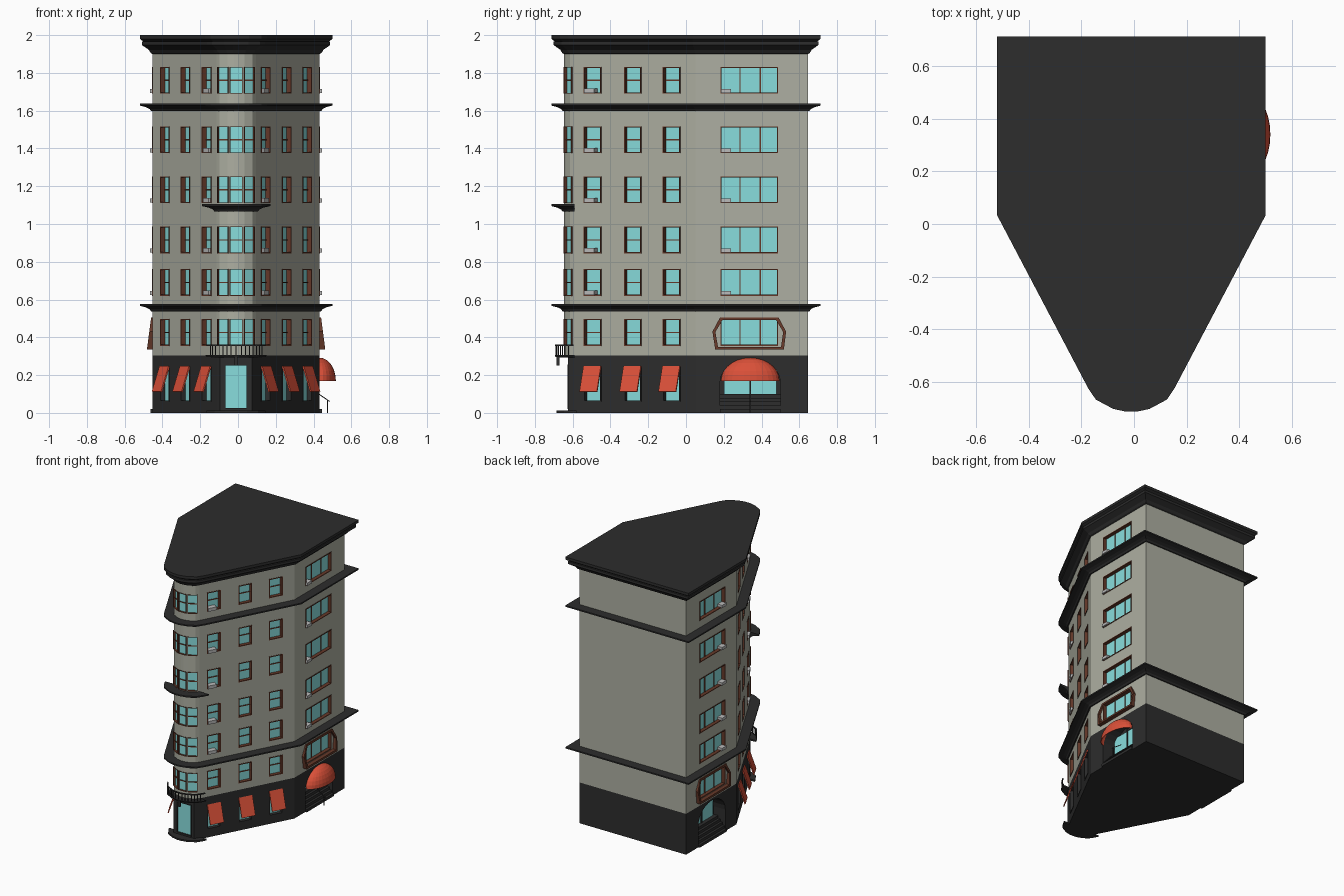
import bpy, bmesh, math
from mathutils import Vector

if "Cube" in bpy.data.objects:
    bpy.data.objects.remove(bpy.data.objects["Cube"])

CX = -0.01          # building axis
HALF = [(0.442, 0.645), (0.442, 0.05), (0.105, -0.59), (0.088, -0.615), (0.045, -0.638), (0.012, -0.645)]
BASE_HALF = HALF[:3] + [(0.085, -0.625)]
COLORS = {"stone": (0.42, 0.43, 0.36), "dark": (0.026, 0.026, 0.026), "glass": (0.25, 0.73, 0.73),
          "red": (0.70, 0.08, 0.04), "brown": (0.13, 0.04, 0.022), "metal": (0.5, 0.5, 0.5)}
MATS = {}
for k, c in COLORS.items():
    MATS[k] = bpy.data.materials.new(k)
    MATS[k].diffuse_color = (*c, 1)

parts = {}          # name -> (bmesh, material key)


def part(name, mat):
    if name not in parts:
        parts[name] = (bmesh.new(), mat)
    return parts[name][0]


def finish(name):
    bm, mat = parts.pop(name)
    bmesh.ops.recalc_face_normals(bm, faces=bm.faces)
    me = bpy.data.meshes.new(name)
    bm.to_mesh(me)
    bm.free()
    ob = bpy.data.objects.new(name, me)
    ob.location.x = CX
    me.materials.append(MATS[mat])
    bpy.context.collection.objects.link(ob)
    return ob


def outline(half):
    return half + [(-x, y) for x, y in reversed(half)]


def offset(pts, d):
    # mitred outward offset of the clockwise plan
    out = []
    for i, p in enumerate(pts):
        a, b, c = Vector(pts[i - 1]), Vector(p), Vector(pts[(i + 1) % len(pts)])
        e, f = (b - a).normalized(), (c - b).normalized()
        n, m = Vector((-e.y, e.x)), Vector((-f.y, f.x))
        out.append(b + (n + m) * d / (1 + n.dot(m)))
    return out


def loft(bm, pts, profile, cap=True, clip=None):
    # sweep an (offset, z) profile round the plan; optionally keep only y < clip
    rings = [[bm.verts.new((*p, z)) for p in offset(pts, d)] for d, z in profile]
    n = len(pts)
    pairs = list(zip(rings, rings[1:])) + ([] if cap else [(rings[-1], rings[0])])
    for r, q in pairs:
        for i in range(n):
            j = (i + 1) % n
            bm.faces.new((r[i], r[j], q[j], q[i]))
    if cap:
        bm.faces.new(rings[0])
        bm.faces.new(rings[-1])
    if clip is not None:
        bmesh.ops.bisect_plane(bm, geom=bm.verts[:] + bm.edges[:] + bm.faces[:],
                               plane_co=(0, clip, 0), plane_no=(0, 1, 0), clear_outer=True)
        bmesh.ops.holes_fill(bm, edges=[e for e in bm.edges if e.is_boundary], sides=0)


class Wall:
    # local wall frame: u along the wall, z up, d outward
    def __init__(self, a, b, s=1):
        self.a = Vector((a[0] * s, a[1], 0))
        self.t = (Vector((b[0] * s, b[1], 0)) - self.a).normalized()
        self.n = Vector((self.t.y, -self.t.x, 0)) * s

    def at(self, u, z, d):
        return self.a + self.t * u + self.n * d + Vector((0, 0, z))

    def hexa(self, bm, q0, q1):
        # solid between two quads of (u, z, d)
        v = [bm.verts.new(self.at(*p)) for p in q0 + q1]
        for f in ((0, 1, 2, 3), (7, 6, 5, 4), (0, 1, 5, 4), (1, 2, 6, 5), (2, 3, 7, 6), (3, 0, 4, 7)):
            bm.faces.new([v[i] for i in f])

    def box(self, bm, u0, u1, z0, z1, d0, d1):
        q = [(u0, z0), (u1, z0), (u1, z1), (u0, z1)]
        self.hexa(bm, [(*p, d0) for p in q], [(*p, d1) for p in q])

    def window(self, u0, u1, z0, z1, depth, bars=(), mid=True, mat="brown", w=0.006):
        self.box(part("cutter", "stone"), u0, u1, z0, z1, -depth, 0.04)
        self.box(part("window_glass", "glass"), u0, u1, z0, z1, -depth, 0.004 - depth)
        f = part("window_frames_" + mat, mat)
        for a, b in ((u0, u0 + w), (u1 - w, u1)):
            self.box(f, a, b, z0, z1, -depth, 0.003)
        for a, b in ((z0, z0 + w), (z1 - w, z1)):
            self.box(f, u0, u1, a, b, -depth, 0.003)
        for u in bars:
            self.box(f, u - 0.003, u + 0.003, z0, z1, -depth, 0.009 - depth)
        if mid:
            m = (z0 + z1) / 2
            self.box(f, u0, u1, m - 0.003, m + 0.003, -depth, 0.009 - depth)


# main masses
loft(part("upper_walls", "stone"), outline(HALF), [(0, 0.305), (0, 1.95)])
loft(part("ground_floor", "dark"), outline(BASE_HALF), [(0, 0), (0, 0.305)])

# cornices, roof and front ledge
flare = [(-0.02, 0), (0.008, 0), (0.016, 0.012), (0.036, 0.022), (0.068, 0.03), (0.068, 0.04), (-0.02, 0.04)]
for nm, z in (("lower_cornice", 0.537), ("upper_cornice", 1.597)):
    loft(part(nm, "dark"), outline(HALF), [(d, z + h) for d, h in flare])
loft(part("roof", "dark"), outline(HALF),
     [(0, 1.9), (0.01, 1.905), (0.02, 1.922), (0.05, 1.943), (0.056, 1.947), (0.056, 1.965),
      (0.05, 1.967), (0.068, 1.98), (0.068, 2.0)])
loft(part("bay_ledge", "dark"), outline(HALF), [(d, 1.065 + h) for d, h in flare], clip=-0.59)

# floors of windows
FLOORS = [0.355, 0.62, 0.845, 1.11, 1.375, 1.69]
front = Wall((0, -0.645), (1, -0.645))
for z in FLOORS:
    front.window(-0.034, 0.034, z, z + 0.142, 0.015, w=0.003)
for s in (1, -1):
    slant, side = Wall(HALF[2], HALF[1], s), Wall((0.442, 0), (0.442, 1), s)
    bay = Wall((0.042, -0.641), (0.1, -0.605), s)
    units = part("air_conditioners", "metal")
    for i, z in enumerate(FLOORS):
        top = z + 0.142
        bay.window(0, 0.067, z, top, 0.015, w=0.003)
        for y in (-0.54, -0.328, -0.122):
            u = (y + 0.59) / slant.t.y
            slant.window(u, u + 0.104, z, top, 0.028)
        side.window(0.183, 0.487, z, top, 0.028, bars=(0.285, 0.393), mid=False)
        if i:
            u = 0.05 / slant.t.y
            slant.box(units, u + 0.006, u + 0.068, z + 0.004, z + 0.028, -0.026, 0.014)
            side.box(units, 0.185, 0.238, z + 0.003, z + 0.024, -0.026, 0.014)

    # slanted surround of the first floor side window
    sur = part("side_window_surround", "brown")
    ring = [(0.18, 0.505), (0.49, 0.505), (0.53, 0.43), (0.518, 0.335), (0.155, 0.335), (0.14, 0.43)]
    inner = [(0.335 + (y - 0.335) * 0.92, 0.42 + (z - 0.42) * 0.83) for y, z in ring]
    lean = lambda p: (*p, 0.008 + (0.505 - p[1]) * 0.13)
    for k in range(6):
        j = (k + 1) % 6
        q = [ring[k], ring[j], inner[j], inner[k]]
        side.hexa(sur, [(*p, -0.004) for p in q], [lean(p) for p in q])

    # shop windows with sloping awnings
    aw = part("shop_awnings", "red")
    for y in (-0.54, -0.328, -0.122):
        u = (y + 0.59) / slant.t.y
        slant.window(u, u + 0.104, 0.06, 0.245, 0.028, mid=False, mat="dark")
        q = [(u, 0.245, 0), (u + 0.104, 0.245, 0), (u + 0.104, 0.11, 0.045), (u, 0.11, 0.045)]
        slant.hexa(aw, q, [(a, b + 0.004, c + 0.007) for a, b, c in q])

    # arched side entrance with stairs
    arch = [(0.18, -0.01), (0.5, -0.01)] + [(0.34 + 0.16 * math.cos(a), 0.16 + 0.13 * math.sin(a))
                                            for a in [math.pi * k / 12 for k in range(13)]]
    cut = part("cutter", "stone")
    back, fore = ([cut.verts.new(side.at(*p, d)) for p in arch] for d in (-0.1, 0.06))
    cut.faces.new(back)
    cut.faces.new(fore)
    for k in range(len(arch)):
        j = (k + 1) % len(arch)
        cut.faces.new((back[k], back[j], fore[j], fore[k]))
    steps = part("side_steps", "dark")
    for k, h in enumerate((0.02, 0.04, 0.06, 0.08, 0.1)):
        side.box(steps, 0.18, 0.5, 0, h, -0.1, 0.012 - 0.018 * k)
    side.box(part("side_door_glass", "glass"), 0.2, 0.48, 0.1, 0.25, -0.1, -0.09)
    side.box(part("side_door_mullion", "dark"), 0.335, 0.345, 0.1, 0.27, -0.1, -0.082)

# front door and doorstep
door = Wall((0, -0.625), (1, -0.625))
door.window(-0.062, 0.062, 0.02, 0.257, 0.012, mid=False, mat="dark")
loft(part("doorstep", "dark"), outline(HALF), [(0.0, 0), (0.04, 0), (0.04, 0.012), (0.0, 0.012)], clip=-0.58)

# balcony: slab, rails, balusters and lamp
loft(part("balcony_slab", "dark"), outline(HALF), [(-0.01, 0.292), (0.046, 0.296), (0.05, 0.306), (-0.01, 0.306)], clip=-0.59)
loft(part("balcony_rail", "dark"), outline(HALF), [(0.04, 0.354), (0.048, 0.354), (0.048, 0.362), (0.04, 0.362)],
     cap=False, clip=-0.595)
path = [p for p in offset(outline(HALF), 0.044)][2:-2]
bal = part("balusters", "dark")
for a, b in zip(path, path[1:]):
    n = max(1, round((b - a).length / 0.025))
    for k in range(n):
        p = a.lerp(b, (k + 0.5) / n)
        Wall((p.x, p.y), (p.x + 1, p.y)).box(bal, -0.0025, 0.0025, 0.3, 0.358, -0.0025, 0.0025)
front.box(part("door_lamp", "dark"), -0.008, 0.008, 0.25, 0.297, 0.025, 0.04)

# domed entrance awning and handrail on the right side
dome = part("dome_awning", "red")
N, M = 14, 7
grid = [[dome.verts.new((0.442 + 0.086 * math.sin(p) * math.cos(e), 0.34 + 0.155 * math.cos(p) * math.cos(e),
                         0.17 + 0.122 * math.sin(e)))
         for p in [math.pi * i / N for i in range(N + 1)]] for e in [math.pi / 2 * j / M for j in range(M + 1)]]
for j in range(M):
    for i in range(N):
        dome.faces.new((grid[j][i], grid[j][i + 1], grid[j + 1][i + 1], grid[j + 1][i]))
bmesh.ops.remove_doubles(dome, verts=dome.verts, dist=1e-5)
right = Wall((0.442, 0), (0.442, 1))
rail = part("handrail", "dark")
right.box(rail, 0.337, 0.343, 0, 0.065, 0.038, 0.044)
sec = [(0.337, 0), (0.343, 0), (0.343, 0.006), (0.337, 0.006)]
right.hexa(rail, [(y, z + 0.115, -0.03) for y, z in sec], [(y, z + 0.058, 0.052) for y, z in sec])

# make objects, then cut the openings
obs = {n: finish(n) for n in list(parts)}
cutter = obs["cutter"]
cutter.hide_render = True
for n in ("upper_walls", "ground_floor"):
    m = obs[n].modifiers.new("openings", "BOOLEAN")
    m.object, m.solver = cutter, "EXACT"
    bpy.context.view_layer.objects.active = obs[n]
    bpy.ops.object.modifier_apply(modifier=m.name)
bpy.data.objects.remove(cutter)
m = obs["dome_awning"].modifiers.new("thickness", "SOLIDIFY")
m.thickness = 0.004

for m in bpy.data.materials:
    if m.users and not m.is_grease_pencil:
        m.use_nodes = True
        m.node_tree.nodes["Principled BSDF"].inputs["Base Color"].default_value = m.diffuse_color
